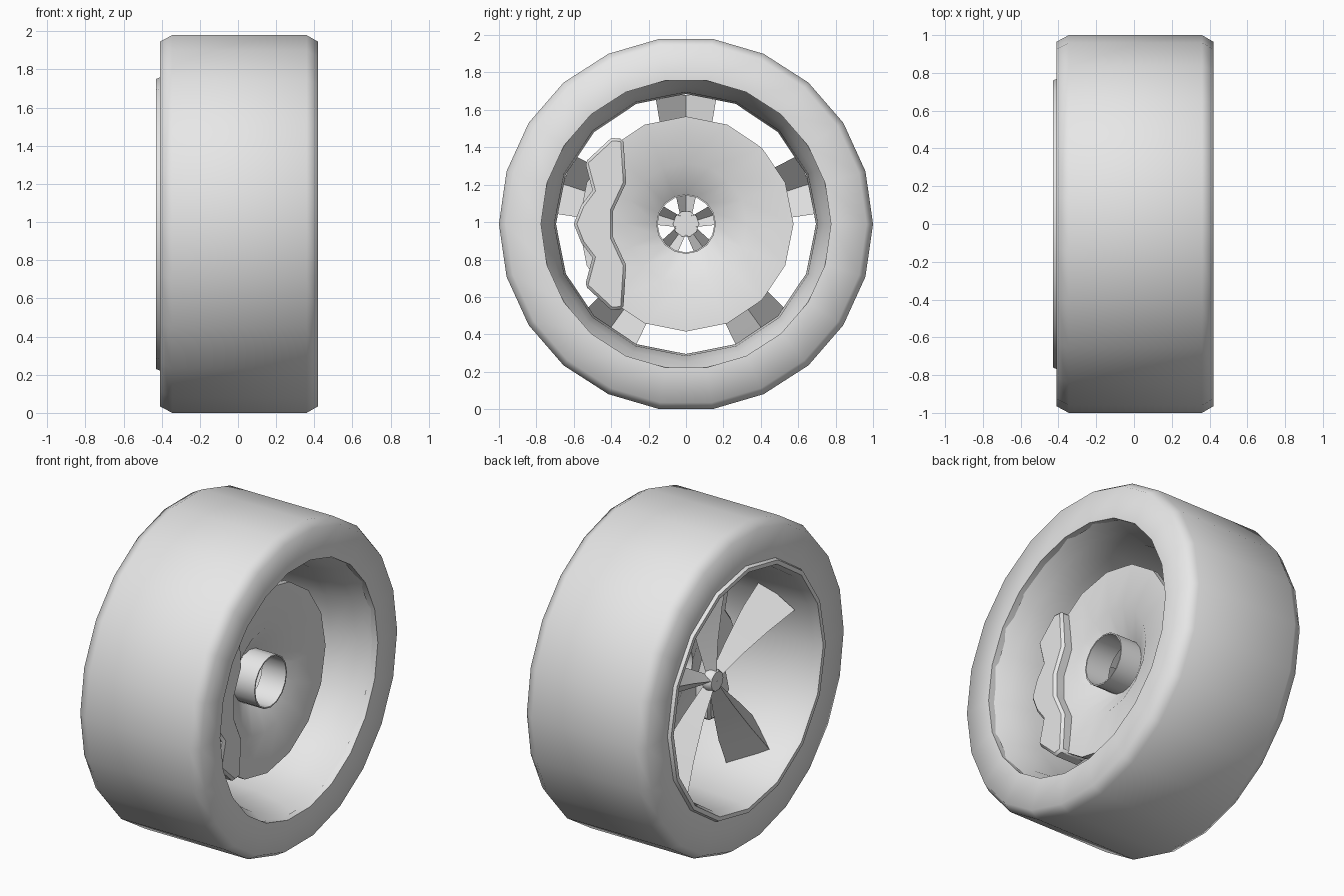
import bpy, bmesh
from math import sin, cos, pi, radians

if "Cube" in bpy.data.objects:
    bpy.data.objects.remove(bpy.data.objects["Cube"], do_unlink=True)

AXLE_Z = 0.99

grey = bpy.data.materials.new("plain grey")
grey.use_nodes = True
grey.diffuse_color = (0.8, 0.8, 0.8, 1)
grey.node_tree.nodes["Principled BSDF"].inputs["Base Color"].default_value = (0.8, 0.8, 0.8, 1)


def finish(name, bm, angle, recalc=True):
    """Turn a bmesh into a smooth-shaded object standing at axle height."""
    if recalc:
        bmesh.ops.recalc_face_normals(bm, faces=bm.faces)
    mesh = bpy.data.meshes.new(name)
    bm.to_mesh(mesh)
    bm.free()
    mesh.materials.append(grey)
    obj = bpy.data.objects.new(name, mesh)
    obj.location.z = AXLE_Z
    bpy.context.collection.objects.link(obj)
    bpy.ops.object.select_all(action='DESELECT')
    obj.select_set(True)
    bpy.context.view_layer.objects.active = obj
    bpy.ops.object.shade_smooth_by_angle(angle=radians(angle))
    return obj


def lathe(name, profile, sides, angle, closed=False):
    """Spin a profile of (x, radius) points about the axle."""
    bm = bmesh.new()
    rings = []
    for x, r in profile:
        rings.append([bm.verts.new((x, r * cos(2 * pi * i / sides), r * sin(2 * pi * i / sides)))
                      for i in range(sides)])
    pairs = list(zip(rings, rings[1:]))
    if closed:
        pairs.append((rings[-1], rings[0]))
    for a, b in pairs:
        for i in range(sides):
            j = (i + 1) % sides
            bm.faces.new((a[i], a[j], b[j], b[i]))
    return finish(name, bm, angle)


# Tyre with chamfered shoulders
lathe("tyre", [(-0.40, 0.75), (-0.41, 0.75), (-0.41, 0.965), (-0.345, 1.0),
               (0.36, 1.0), (0.42, 0.965), (0.42, 0.775), (0.38, 0.775)], 22, 65)

# Rim barrel with a slim outer lip
lathe("rim_barrel", [(-0.405, 0.77), (-0.43, 0.76), (-0.43, 0.735), (-0.38, 0.715),
                     (-0.1, 0.695), (0.15, 0.705), (0.30, 0.74), (0.40, 0.79)], 16, 50)

# Brake disc, dished towards an open hub tube
lathe("brake_disc", [(0.20, 0.575), (0.185, 0.325), (0.08, 0.16), (0.225, 0.16),
                     (0.225, 0.152), (0.06, 0.152), (0.15, 0.325), (0.165, 0.575)],
      16, 30, closed=True)

# Five hollow spokes, folded along an outer ridge
# Rows: radius, half width, ridge x, edge x
SPOKE = [(0.04, 0.03, -0.21, -0.16), (0.25, 0.075, -0.22, -0.125),
         (0.48, 0.13, -0.25, -0.10), (0.69, 0.165, -0.29, -0.09)]
for n in range(5):
    a = pi / 2 + 2 * pi * n / 5
    bm = bmesh.new()
    rows = []
    for r, w, ridge, edge in SPOKE:
        rows.append([bm.verts.new((x, r * cos(a) - t * sin(a), r * sin(a) + t * cos(a)))
                     for t, x in ((-w, edge), (0, ridge), (w, edge))])
    for lo, hi in zip(rows, rows[1:]):
        for k in range(2):
            bm.faces.new((lo[k], lo[k + 1], hi[k + 1], hi[k]))
    bm.normal_update()
    if sum(f.normal.x for f in bm.faces) > 0:
        bmesh.ops.reverse_faces(bm, faces=bm.faces)
    finish("spoke_%d" % (n + 1), bm, 35, recalc=False)

# Small cap where the spokes meet
lathe("hub_cap", [(-0.215, 0.001), (-0.215, 0.06), (-0.19, 0.07), (-0.16, 0.07),
                  (-0.16, 0.001)], 10, 40)

# Brake caliper: mirrored outline pushed through the disc
HALF = [(-0.39, 0.07), (-0.32, 0.22), (-0.335, 0.455), (-0.40, 0.46),
        (-0.54, 0.33), (-0.50, 0.18), (-0.56, 0.10)]
outline = HALF + [(-0.60, 0)] + [(y, -z) for y, z in reversed(HALF)]
bm = bmesh.new()
base = bm.faces.new([bm.verts.new((0.07, y, z)) for y, z in outline])
top = bmesh.ops.extrude_face_region(bm, geom=[base], use_keep_orig=True)
bmesh.ops.translate(bm, vec=(0.185, 0, 0),
                    verts=[v for v in top["geom"] if isinstance(v, bmesh.types.BMVert)])
caliper = finish("brake_caliper", bm, 35)
bevel = caliper.modifiers.new("soft_edge", 'BEVEL')
bevel.width = 0.015
bevel.segments = 1
bevel.limit_method = 'ANGLE'
bevel.angle_limit = radians(60)
